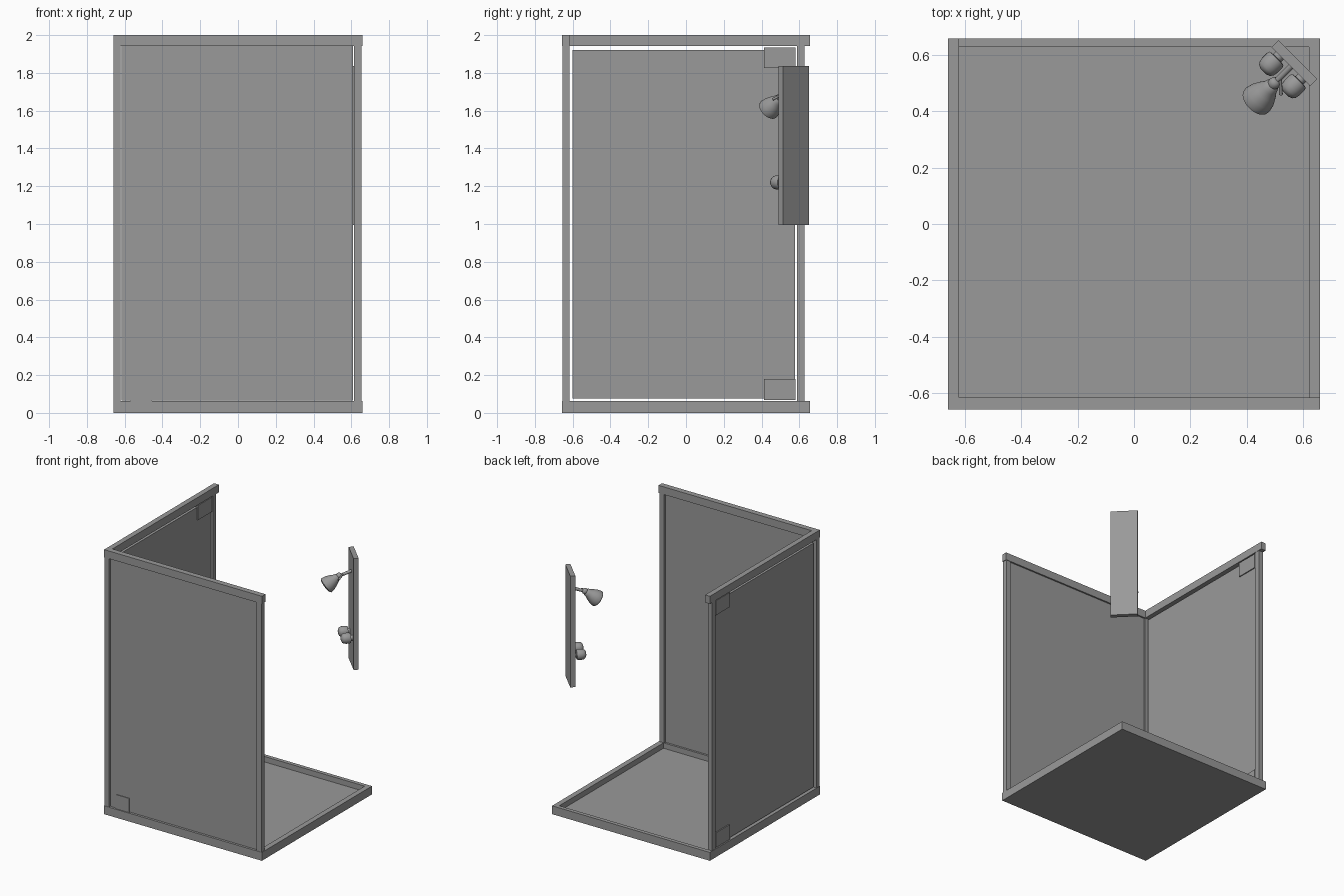
import bpy, bmesh, math
from mathutils import Vector, Matrix

if "Cube" in bpy.data.objects:
    bpy.data.objects.remove(bpy.data.objects["Cube"])

GREY = bpy.data.materials.new("mid_grey")
GREY.diffuse_color = (0.32, 0.32, 0.32, 1)
GREY.use_nodes = True
GREY.node_tree.nodes["Principled BSDF"].inputs["Base Color"].default_value = GREY.diffuse_color


def box(name, lo, hi):
    bm = bmesh.new()
    bmesh.ops.create_cube(bm, size=1)
    lo, hi = Vector(lo), Vector(hi)
    for v in bm.verts:
        v.co = Vector([(lo[i] + hi[i]) / 2 + v.co[i] * (hi[i] - lo[i]) for i in range(3)])
    return finish(name, bm)


def finish(name, bm, smooth=False):
    bmesh.ops.recalc_face_normals(bm, faces=bm.faces[:])
    me = bpy.data.meshes.new(name)
    bm.to_mesh(me)
    bm.free()
    me.materials.append(GREY)
    ob = bpy.data.objects.new(name, me)
    bpy.context.collection.objects.link(ob)
    if smooth:
        bpy.ops.object.select_all(action='DESELECT')
        ob.select_set(True)
        bpy.context.view_layer.objects.active = ob
        bpy.ops.object.shade_smooth_by_angle(angle=math.radians(40))
    return ob


def lathe(name, start, direction, profile, segs=24):
    """Revolve (radius, distance) pairs about an axis."""
    rot = Vector(direction).to_track_quat('Z', 'Y').to_matrix().to_4x4()
    bm = bmesh.new()
    rings = []
    for r, d in profile:
        rings.append([bm.verts.new((r * math.cos(a), r * math.sin(a), d))
                      for a in [2 * math.pi * i / segs for i in range(segs)]])
    for a, b in zip(rings, rings[1:]):
        for i in range(segs):
            j = (i + 1) % segs
            bm.faces.new((a[i], a[j], b[j], b[i]))
    bm.faces.new(rings[0])
    bm.faces.new(rings[-1])
    bm.transform(Matrix.Translation(start) @ rot)
    return finish(name, bm, True)


# Shower tray: flat rim around a sunken floor with upright sides
bm = bmesh.new()
bmesh.ops.create_cube(bm, size=1)
for v in bm.verts:
    v.co = Vector((v.co.x * 1.32, v.co.y * 1.315, (v.co.z + 0.5) * 0.063))
top = max(bm.faces, key=lambda f: f.calc_center_median().z)
bmesh.ops.inset_region(bm, faces=[top], thickness=0.038)
for v in top.verts:
    v.co.x = math.copysign(0.62, v.co.x)
    v.co.y = 0.628 if v.co.y > 0 else -0.617
floor = bmesh.ops.extrude_discrete_faces(bm, faces=[top])["faces"][0]
for v in floor.verts:
    v.co.z = 0.022
finish("shower_tray", bm)

# Top rails
box("front_top_rail", (-0.66, -0.657, 1.942), (0.66, -0.615, 2.0))
box("side_top_rail", (-0.66, -0.615, 1.942), (-0.62, 0.657, 2.0))

# Posts
box("corner_post", (-0.658, -0.655, 0.06), (-0.622, -0.618, 1.945))
box("front_end_post", (0.615, -0.655, 0.06), (0.655, -0.618, 1.945))
box("side_end_post", (-0.658, 0.587, 0.06), (-0.622, 0.627, 1.945))

# Glass panels and hinge plates
box("front_glass", (-0.617, -0.645, 0.066), (0.609, -0.627, 1.943))
box("side_glass", (-0.648, -0.60, 0.075), (-0.63, 0.577, 1.92))
box("front_hinge", (-0.57, -0.650, 0.062), (-0.455, -0.623, 0.17))
for label, z0, z1 in (("lower", 0.068, 0.18), ("upper", 1.825, 1.935)):
    box("side_hinge_" + label, (-0.656, 0.412, z0), (-0.622, 0.58, z1))

# Corner fitting frame: t across the plate, n out of its face
N = Vector((-1, -1, 0)).normalized()
T = Vector((-1, 1, 0)).normalized()
FACE = Vector((0.556, 0.558, 0))


def at(t, n, z):
    return FACE + T * t + N * n + Vector((0, 0, z))


# Diagonal wall plate
plate = box("shower_column", (-0.097, -0.035, 0.995), (0.097, 0, 1.837))
plate.data.transform(Matrix.Translation(FACE) @ Matrix(
    ((T.x, N.x, 0, 0), (T.y, N.y, 0, 0), (0, 0, 1, 0), (0, 0, 0, 1))))
plate.data.flip_normals()

# Tap knobs
for i, t in enumerate((-0.056, 0.056)):
    lathe("tap_knob_%d" % (i + 1), at(t, -0.005, 1.22), N,
          [(0.02, 0), (0.02, 0.018), (0.034, 0.02), (0.038, 0.03), (0.038, 0.055),
           (0.035, 0.07), (0.028, 0.08), (0.015, 0.086), (0.004, 0.087)])

# Shower arm and bell-shaped head
lathe("shower_arm", at(0, -0.005, 1.702), at(0, 0.075, 1.672) - at(0, -0.005, 1.702),
      [(0.011, 0), (0.011, 0.09)], 16)
lathe("shower_head", at(0, 0.068, 1.682), N * 0.108 + Vector((0, 0, -0.08)),
      [(0.010, 0), (0.018, 0.006), (0.022, 0.018), (0.020, 0.028), (0.026, 0.033),
       (0.030, 0.048), (0.042, 0.070), (0.054, 0.098), (0.059, 0.122),
       (0.058, 0.132), (0.046, 0.140), (0.02, 0.144), (0.003, 0.145)], 32)

# Small lever beside the arm
p, q = at(-0.008, 0.06, 1.685), at(-0.045, 0.095, 1.660)
lathe("arm_lever", p, q - p, [(0.005, 0), (0.007, (q - p).length)], 12)
